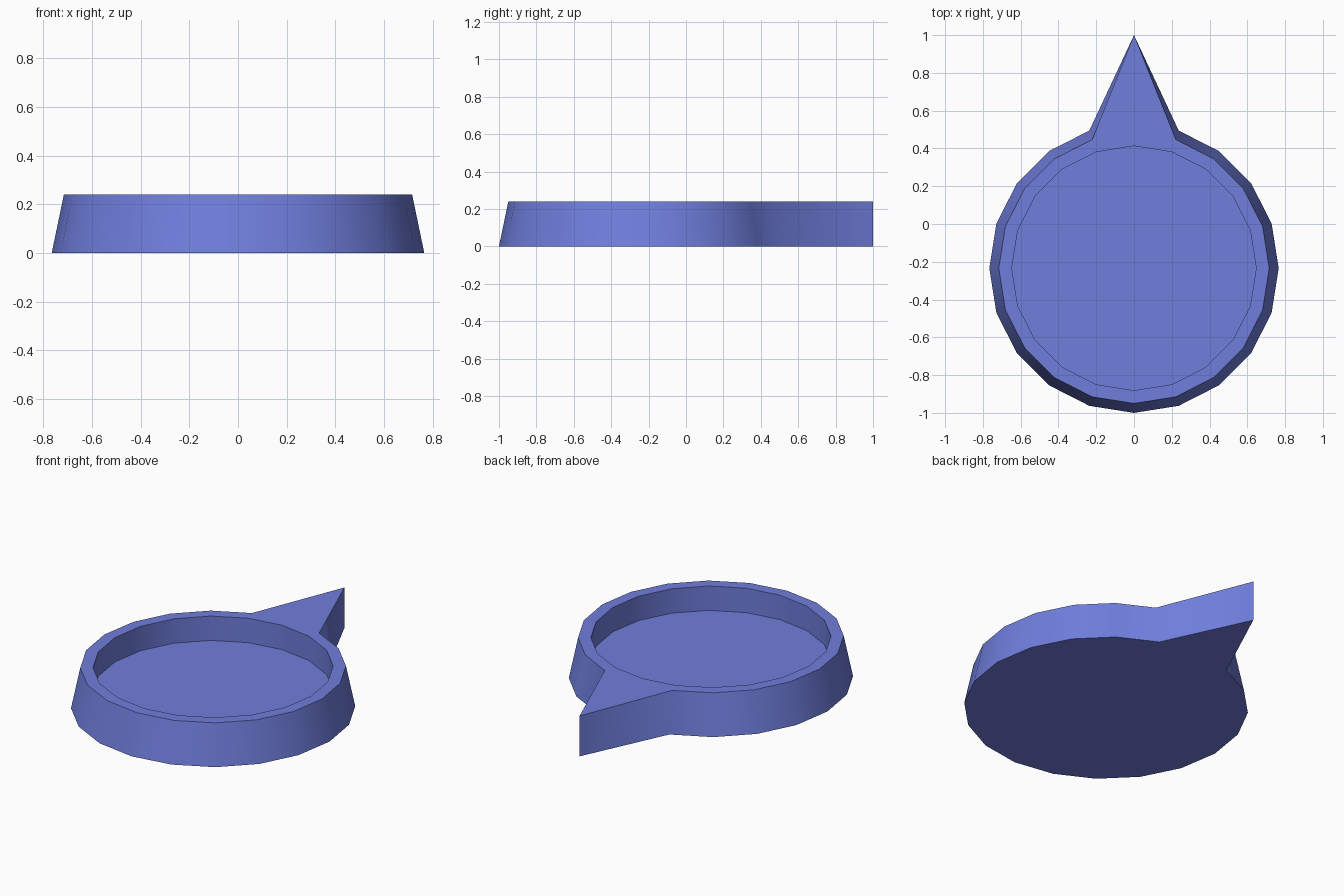
import bpy, bmesh
from math import cos, sin, pi, radians

if "Cube" in bpy.data.objects:
    bpy.data.objects.remove(bpy.data.objects["Cube"])

SIDES = 20
CENTRE_Y = -0.234
TIP = SIDES // 4          # ring corner pulled out into the spike


def ring(bm, radius, z, spike=False):
    verts = []
    for i in range(SIDES):
        a = 2 * pi * i / SIDES
        y = 1.0 if spike and i == TIP else CENTRE_Y + radius * sin(a)
        verts.append(bm.verts.new((radius * cos(a), y, z)))
    return verts


bm = bmesh.new()

# Outer base, outer rim, inner rim, tray floor
rings = [
    ring(bm, 0.766, 0.0, spike=True),
    ring(bm, 0.716, 0.24, spike=True),
    ring(bm, 0.647, 0.24),
    ring(bm, 0.647, 0.095),
]

# Sloped wall, flat rim and recess wall
for a, b in zip(rings, rings[1:]):
    for i in range(SIDES):
        j = (i + 1) % SIDES
        bm.faces.new((a[i], a[j], b[j], b[i]))

# Underside and floor
bm.faces.new(rings[0][::-1])
bm.faces.new(rings[-1])
bmesh.ops.recalc_face_normals(bm, faces=bm.faces[:])

mesh = bpy.data.meshes.new("pointed_tray")
bm.to_mesh(mesh)
bm.free()
tray = bpy.data.objects.new("pointed_tray", mesh)
bpy.context.collection.objects.link(tray)

# Blue finish
blue = bpy.data.materials.new("blue")
blue.diffuse_color = (0.16, 0.21, 0.72, 1.0)
blue.use_nodes = True
blue.node_tree.nodes["Principled BSDF"].inputs["Base Color"].default_value = blue.diffuse_color
mesh.materials.append(blue)

# Smooth wall with crisp rims and spike tip
bpy.context.view_layer.objects.active = tray
tray.select_set(True)
bpy.ops.object.shade_smooth_by_angle(angle=radians(50))
